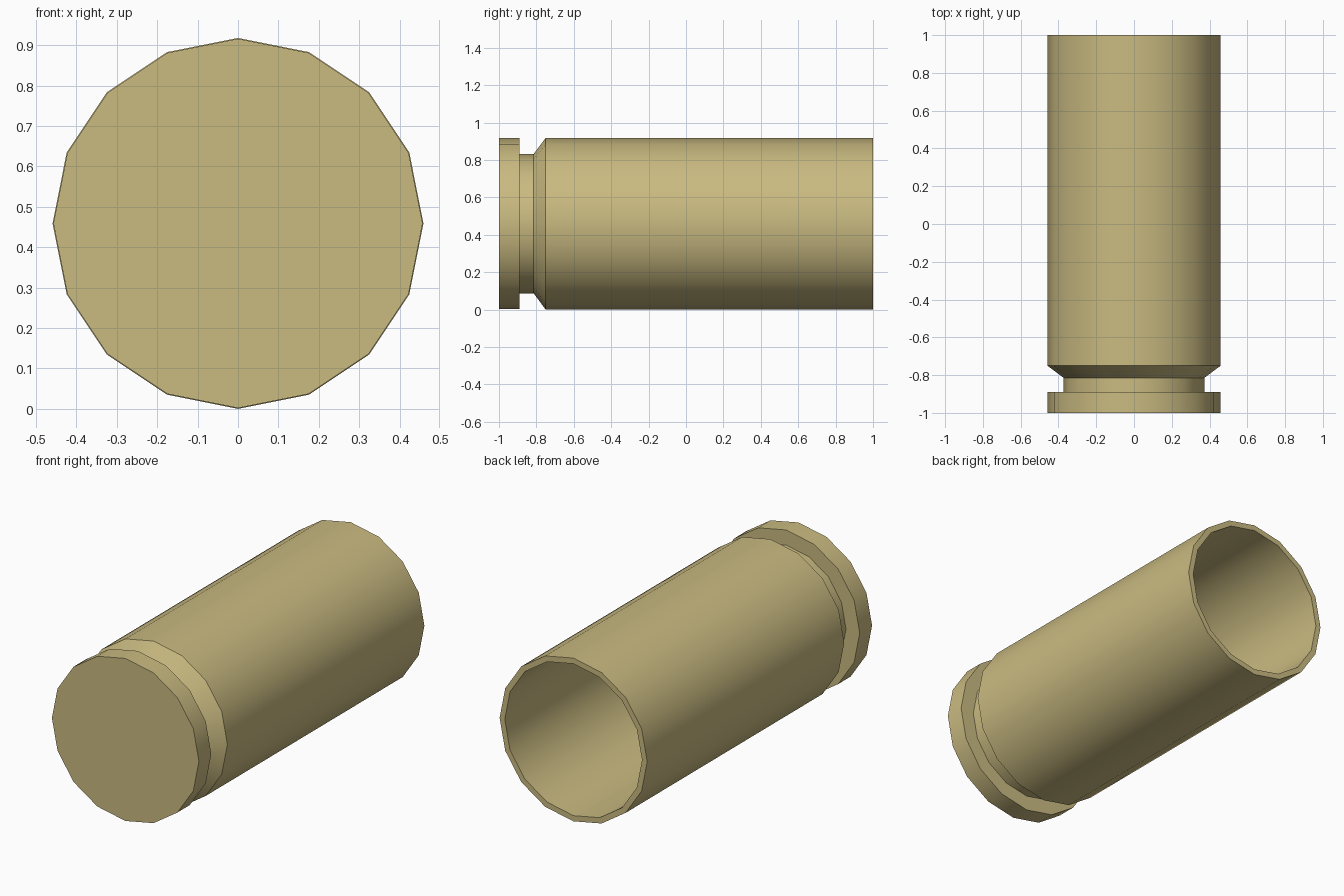
import bpy, bmesh, math

if "Cube" in bpy.data.objects:
    bpy.data.objects.remove(bpy.data.objects["Cube"])

SIDES = 16
CENTRE_Z = 0.459

brass = bpy.data.materials.new("brass")
brass.diffuse_color = (0.59, 0.495, 0.22, 1)
brass.use_nodes = True
brass.node_tree.nodes["Principled BSDF"].inputs["Base Color"].default_value = brass.diffuse_color

# lathe profile (y, radius): base rim, groove, shoulder, tube wall, inner bore
profile = [(-1.0, 0.457), (-0.89, 0.457), (-0.89, 0.372), (-0.815, 0.372),
           (-0.75, 0.459), (1.0, 0.459), (1.0, 0.427), (-0.75, 0.427)]


def ring(bm, y, radius):
    return [bm.verts.new((radius * math.cos(2 * math.pi * i / SIDES), y,
                          CENTRE_Z + radius * math.sin(2 * math.pi * i / SIDES)))
            for i in range(SIDES)]


bm = bmesh.new()
rings = [ring(bm, y, r) for y, r in profile]
for a, b in zip(rings, rings[1:]):
    for i in range(SIDES):
        j = (i + 1) % SIDES
        bm.faces.new((a[i], a[j], b[j], b[i]))

# closed base plate and floor of the bore
bm.faces.new(rings[0])
bm.faces.new(rings[-1])
bmesh.ops.recalc_face_normals(bm, faces=bm.faces)

mesh = bpy.data.meshes.new("casing")
bm.to_mesh(mesh)
bm.free()
mesh.materials.append(brass)
casing = bpy.data.objects.new("casing", mesh)
bpy.context.collection.objects.link(casing)

# smooth round sides, crisp steps
bpy.context.view_layer.objects.active = casing
casing.select_set(True)
bpy.ops.object.shade_smooth_by_angle(angle=math.radians(30))
